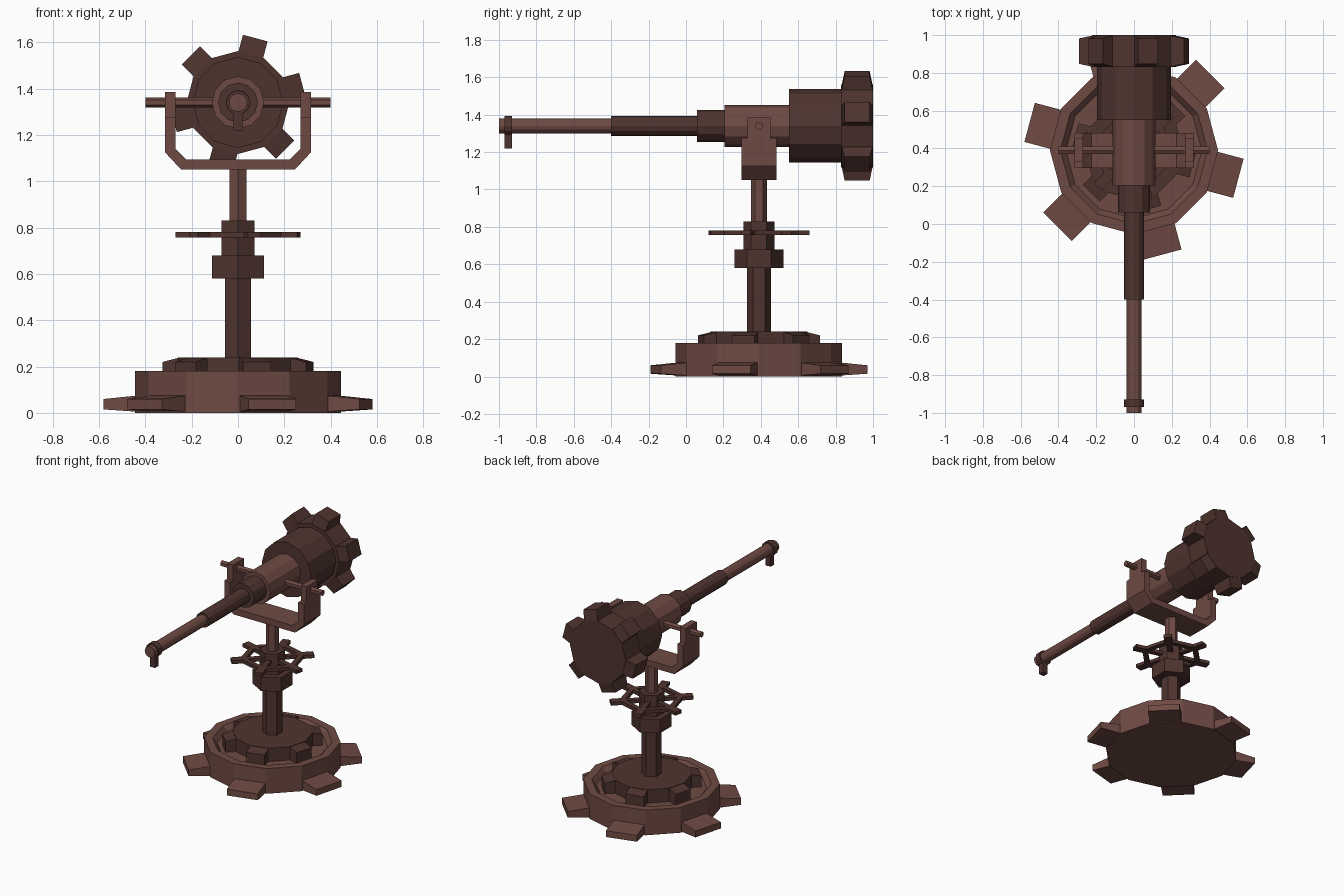
import bpy, bmesh
from math import cos, sin, pi, radians
from mathutils import Matrix, Vector

if "Cube" in bpy.data.objects:
    bpy.data.objects.remove(bpy.data.objects["Cube"])


def material(name, rgb):
    m = bpy.data.materials.new(name)
    m.diffuse_color = (*rgb, 1)
    m.use_nodes = True
    m.node_tree.nodes["Principled BSDF"].inputs["Base Color"].default_value = m.diffuse_color
    return m


LIGHT = material("rust", (0.158, 0.068, 0.056))
DARK = material("dark_rust", (0.078, 0.034, 0.028))
UPRIGHT = Matrix.Translation((0, 0.39, 0))
# local z runs along world +y, at gun height
GUN = Matrix.Translation((0, 0, 1.34)) @ Matrix.Rotation(-pi / 2, 4, 'X')


def finish(name, bm, mat, matrix):
    bm.transform(matrix)
    bmesh.ops.recalc_face_normals(bm, faces=bm.faces)
    me = bpy.data.meshes.new(name)
    bm.to_mesh(me)
    bm.free()
    me.materials.append(mat)
    ob = bpy.data.objects.new(name, me)
    bpy.context.collection.objects.link(ob)
    return ob


def lathe(bm, profile, sides, phase=0.0, closed=False):
    """Revolve (radius, z) points; cap the ends or join them in a loop."""
    rings = [[bm.verts.new((r * cos(phase + 2 * pi * i / sides),
                            r * sin(phase + 2 * pi * i / sides), z))
              for i in range(sides)] for r, z in profile]
    for a, b in zip(rings, rings[1:] + (rings[:1] if closed else [])):
        for i in range(sides):
            j = (i + 1) % sides
            bm.faces.new((a[i], a[j], b[j], b[i]))
    if not closed:
        bm.faces.new(rings[0])
        bm.faces.new(rings[-1])


def box(bm, size, loc, matrix=Matrix()):
    m = matrix @ Matrix.Translation(loc) @ Matrix.Diagonal((*size, 1))
    return bmesh.ops.create_cube(bm, size=1, matrix=m)["verts"]


def teeth(bm, r_in, r_out, width, z_in, z_out):
    """Six radial teeth, tapering in thickness from z_in to z_out."""
    for k in range(6):
        rot = Matrix.Rotation(radians(45 + 60 * k), 4, 'Z')
        for v in box(bm, (1, width, 1), (0, 0, 0)):
            outer, top = v.co.x > 0, v.co.z > 0
            v.co = rot @ Vector((r_out if outer else r_in, v.co.y,
                                 (z_out if outer else z_in)[top]))


def turned(name, profile, sides, mat, matrix, phase=0.0):
    bm = bmesh.new()
    lathe(bm, profile, sides, phase)
    return finish(name, bm, mat, matrix)


# Toothed base dish with recessed floor
bm = bmesh.new()
lathe(bm, [(0.445, 0), (0.445, 0.18), (0.39, 0.18), (0.36, 0.145)], 12)
teeth(bm, 0.42, 0.572, 0.214, (0.005, 0.075), (0.015, 0.06))
finish("base", bm, LIGHT, UPRIGHT)

# Inner gear sitting in the dish
bm = bmesh.new()
lathe(bm, [(0.26, 0.14), (0.26, 0.24)], 12)
teeth(bm, 0.24, 0.32, 0.125, (0.14, 0.24), (0.14, 0.22))
finish("base_gear", bm, DARK, UPRIGHT)

# Hexagonal column pieces
for name, r, z0, z1, mat in [("column", 0.065, 0.2, 0.58, DARK),
                             ("column_collar", 0.13, 0.58, 0.68, DARK),
                             ("wheel_hub", 0.083, 0.68, 0.83, DARK),
                             ("upper_post", 0.043, 0.83, 1.06, LIGHT)]:
    turned(name, [(r, z0), (r, z1)], 6, mat, UPRIGHT, pi / 2)

# Spoked handwheel
bm = bmesh.new()
lathe(bm, [(0.215, 0.757), (0.215, 0.781), (0.175, 0.781), (0.175, 0.757)],
      6, radians(45), True)
teeth(bm, 0.06, 0.175, 0.035, (0.757, 0.781), (0.757, 0.781))
teeth(bm, 0.175, 0.272, 0.055, (0.757, 0.781), (0.757, 0.781))
finish("handwheel", bm, DARK, UPRIGHT)

# U-shaped yoke: half profile mirrored, extruded in y
bm = bmesh.new()
outer = [(0.315, 1.275), (0.315, 1.125), (0.245, 1.05)]
inner = [(0.225, 1.095), (0.27, 1.14), (0.27, 1.275)]
outline = outer + [(-x, z) for x, z in reversed(outer)] \
    + [(-x, z) for x, z in reversed(inner)] + inner
f = bm.faces.new([bm.verts.new((x, -0.093, z)) for x, z in outline])
ext = bmesh.ops.extrude_face_region(bm, geom=[f], use_keep_orig=True)["geom"]
bmesh.ops.translate(bm, vec=(0, 0.186, 0),
                    verts=[g for g in ext if isinstance(g, bmesh.types.BMVert)])
for s in (-1, 1):
    box(bm, (0.045, 0.125, 0.115), (s * 0.2925, 0, 1.3275))
finish("yoke", bm, LIGHT, UPRIGHT)

# Axle through the yoke
turned("axle", [(0.022, -0.4), (0.022, 0.4)], 6, LIGHT,
       Matrix.Translation((0, 0.39, 1.34)) @ Matrix.Rotation(pi / 2, 4, 'Y'))

# Gun tube, stepped from muzzle to breech
for name, r, y0, y1, mat in [("muzzle_tube", 0.04, -1.0, -0.4, LIGHT),
                             ("muzzle_ring", 0.052, -0.97, -0.93, DARK),
                             ("barrel", 0.053, -0.4, 0.06, DARK),
                             ("barrel_sleeve", 0.086, 0.06, 0.205, DARK),
                             ("receiver", 0.113, 0.205, 0.55, LIGHT),
                             ("breech", 0.196, 0.55, 0.83, DARK)]:
    turned(name, [(r, y0), (r, y1)], 12, mat, GUN)

# Front sight block hanging from the muzzle ring
bm = bmesh.new()
box(bm, (0.04, 0.04, 0.09), (0, -0.95, 1.265))
finish("muzzle_lug", bm, DARK, Matrix())

# Toothed wheel at the breech end
bm = bmesh.new()
lathe(bm, [(0.222, 0.83), (0.222, 1.0)], 12)
teeth(bm, 0.2, 0.288, 0.11, (0.83, 1.0), (0.848, 0.982))
finish("breech_gear", bm, DARK, GUN)
